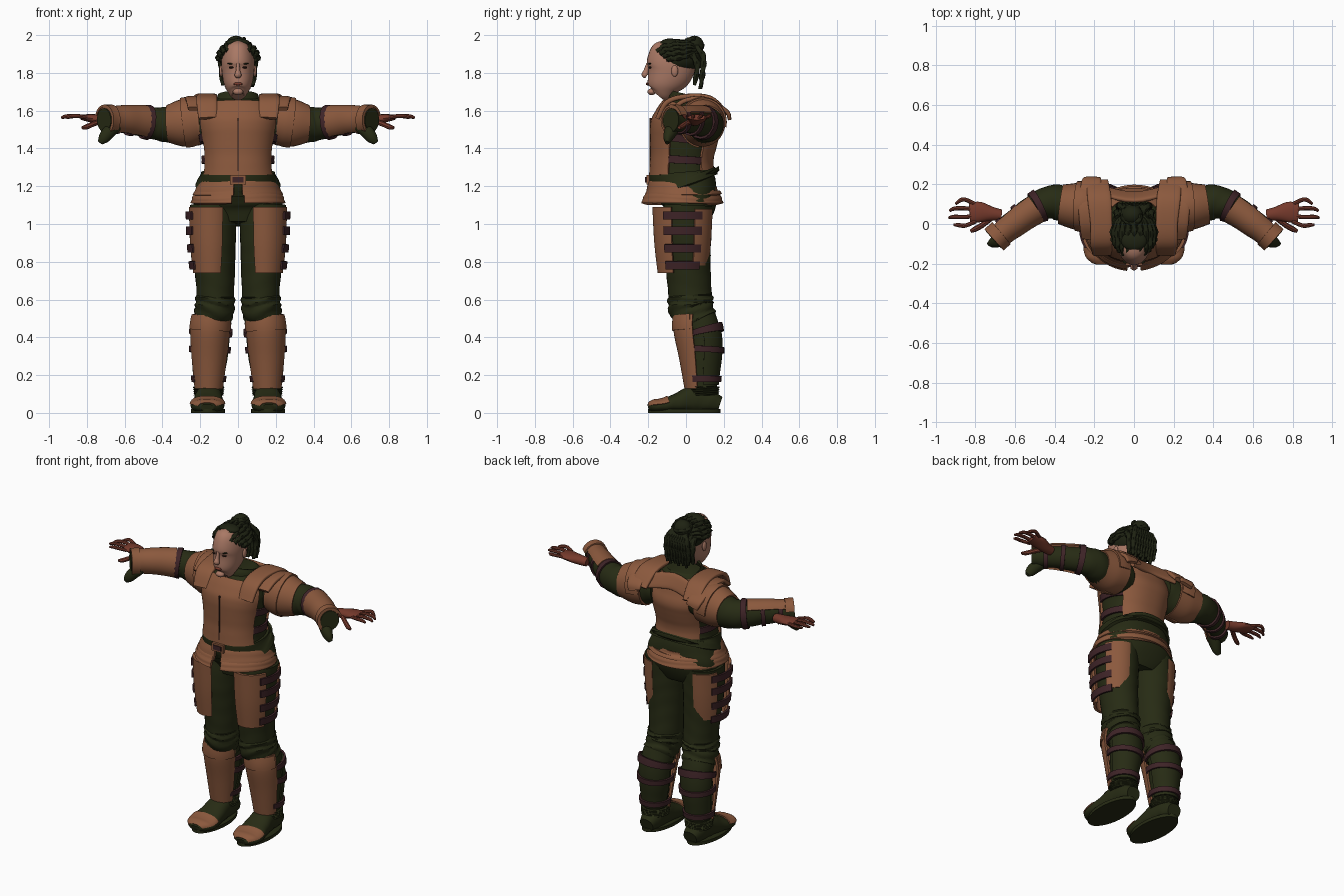
import bpy, bmesh, math
from mathutils import Vector, Matrix

cube = bpy.data.objects.get("Cube")
if cube:
    bpy.data.objects.remove(cube)


def material(name, rgb):
    m = bpy.data.materials.new(name)
    m.use_nodes = True
    m.diffuse_color = (*rgb, 1)
    m.node_tree.nodes["Principled BSDF"].inputs["Base Color"].default_value = (*rgb, 1)
    return m


LEATHER = material("tan leather", (.26, .1, .047))
CLOTH = material("dark olive cloth", (.02, .024, .007))
STRAP = material("plum strap", (.048, .017, .02))
SKIN = material("face skin", (.4, .19, .13))
HAND = material("hand skin", (.18, .042, .025))
HAIR = material("dark hair", (.013, .016, .006))
LINE = material("dark seam", (.03, .012, .008))


def finish(name, mat, bm, mirror=False, thick=0):
    mesh = bpy.data.meshes.new(name)
    bm.to_mesh(mesh)
    bm.free()
    mesh.materials.append(mat)
    ob = bpy.data.objects.new(name, mesh)
    bpy.context.collection.objects.link(ob)
    bpy.ops.object.select_all(action='DESELECT')
    ob.select_set(True)
    bpy.context.view_layer.objects.active = ob
    if thick:
        mod = ob.modifiers.new("thickness", 'SOLIDIFY')
        mod.thickness = thick
        bpy.ops.object.modifier_apply(modifier=mod.name)
    bpy.ops.object.shade_smooth_by_angle(angle=math.radians(40))
    if mirror:
        ob.modifiers.new("other side", 'MIRROR')
    return ob


def dense(rings, sub=5):
    # smooth interpolation through (x, y, z, radius_u, radius_v) rings
    pts = [rings[0], *rings, rings[-1]]
    out = []
    for a, b, c, d in zip(pts, pts[1:], pts[2:], pts[3:]):
        for s in range(sub):
            t = s / sub
            out.append([q + .5 * t * (r - p + t * (2 * p - 5 * q + 4 * r - w + t * (3 * (q - r) + w - p)))
                        for p, q, r, w in zip(a, b, c, d)])
    return out + [list(rings[-1])]


def cut(rings, lo, hi, axis=2, n=5):
    # the stretch of a limb between two values on one axis
    fine, out = dense(rings), []
    for i in range(n):
        v = lo + (hi - lo) * i / (n - 1)
        for a, b in zip(fine, fine[1:]):
            if min(a[axis], b[axis]) <= v <= max(a[axis], b[axis]) and a[axis] != b[axis]:
                t = (v - a[axis]) / (b[axis] - a[axis])
                out.append([p + t * (q - p) for p, q in zip(a, b)])
                break
    return out


def loft(name, mat, rings, arc=(0, 360), side=(1, 0, 0), grow=0, n=28, sub=5,
         power=2, fold=0, thick=0, mirror=False, bm=None):
    own = bm is None
    bm = bm or bmesh.new()
    fine, side = dense(rings, sub), Vector(side)
    full = arc[1] - arc[0] >= 360
    count = n if full else n + 1
    rows = []
    for k, (x, y, z, ru, rv) in enumerate(fine):
        a, b = fine[max(k - 1, 0)], fine[min(k + 1, len(fine) - 1)]
        t = (Vector(b[:3]) - Vector(a[:3])).normalized()
        u = (side - t * t.dot(side)).normalized()
        v = t.cross(u)
        row = []
        for i in range(count):
            ang = math.radians(arc[0] + (arc[1] - arc[0]) * i / n)
            c, s = math.cos(ang), math.sin(ang)
            c = math.copysign(abs(c) ** (2 / power), c)
            s = math.copysign(abs(s) ** (2 / power), s)
            f = 1 + fold * math.sin(k * 1.5 + 2 * math.sin(2 * ang))
            row.append(bm.verts.new(Vector((x, y, z)) + u * c * (ru * f + grow) + v * s * (rv * f + grow)))
        rows.append(row)
    for r0, r1 in zip(rows, rows[1:]):
        for i in range(n):
            j = (i + 1) % count
            bm.faces.new((r0[i], r0[j], r1[j], r1[i]))
    if full and not thick:
        bm.faces.new(rows[0][::-1])
        bm.faces.new(rows[-1])
    return finish(name, mat, bm, mirror, thick) if own else None


def tubes(name, mat, paths, side, mirror=False, fold=0, n=8, sub=4):
    bm = bmesh.new()
    for path, r in paths:
        rings = [(*p, r * (.6 if i == len(path) - 1 else 1), r * (.6 if i == len(path) - 1 else 1))
                 for i, p in enumerate(path)]
        loft(name, mat, rings, side=side, n=n, sub=sub, fold=fold, bm=bm)
    return finish(name, mat, bm, mirror)


def solid(name, mat, loc, size, box=False, mirror=False, turn=0):
    bm = bmesh.new()
    m = Matrix.Translation(loc) @ Matrix.Rotation(math.radians(turn), 4, 'Y') @ Matrix.Diagonal((*size, 1))
    if box:
        bmesh.ops.create_cube(bm, size=2, matrix=m)
    else:
        bmesh.ops.create_uvsphere(bm, u_segments=20, v_segments=12, radius=1, matrix=m)
    return finish(name, mat, bm, mirror)


def straps(name, rings, heights, arc, half=.016, grow=.014, axis=2, side=(1, 0, 0), mirror=True):
    bm = bmesh.new()
    for h in heights:
        loft(name, STRAP, cut(rings, h - half, h + half, axis, 3), arc, side, grow, n=16, sub=1, bm=bm)
    return finish(name, STRAP, bm, mirror, .012)


# Torso, breastplate and backplate
torso = [(0, .01, 1.0, .17, .1), (0, .02, 1.1, .235, .14), (0, .0, 1.2, .21, .16), (0, -.02, 1.26, .18, .16),
         (0, -.02, 1.35, .172, .152), (0, -.01, 1.45, .185, .165), (0, 0, 1.53, .2, .17),
         (0, .01, 1.6, .185, .14), (0, .02, 1.65, .14, .11), (0, .02, 1.68, .1, .085)]
loft("torso_cloth", CLOTH, torso, power=2.3, fold=.008, n=40)
loft("breastplate", LEATHER, cut(torso, 1.265, 1.63, n=9), (202, 338), grow=.016, power=2.3, thick=.014)
loft("backplate", LEATHER, cut(torso, 1.275, 1.67, n=9), (35, 145), grow=.014, power=2.3, thick=.014)
solid("breastplate_seam", LINE, (0, -.186, 1.42), (.0035, .008, .14), box=True)
loft("collar", CLOTH, [(0, .01, 1.63, .13, .115), (0, .01, 1.66, .118, .105), (0, .015, 1.685, .105, .095)],
     fold=.01, thick=.012)
straps("torso_straps", torso, (1.34, 1.45), (-30, 45), half=.02, grow=.02)

# Belt and layered hip skirt
loft("belt", CLOTH, cut(torso, 1.205, 1.275), grow=.018, power=2.2, n=40, thick=.02)
solid("belt_buckle", LEATHER, (0, -.198, 1.235), (.042, .012, .025), box=True)
solid("buckle_plate", STRAP, (0, -.208, 1.235), (.028, .008, .014), box=True)
loft("hip_skirt_upper", LEATHER, [(0, -.015, 1.155, .24, .205), (0, -.015, 1.19, .222, .19),
     (0, -.01, 1.225, .2, .175)], (276, 624), n=48, fold=.006, thick=.015)
loft("hip_skirt_lower", LEATHER, [(0, -.02, 1.11, .25, .218), (0, -.02, 1.14, .243, .208),
     (0, -.02, 1.175, .225, .19)], (278, 622), n=48, fold=.008, thick=.015)

# Legs
leg = [(.155, .09, .09, .065, .07), (.155, .09, .2, .075, .08), (.15, .095, .3, .088, .088),
       (.145, .095, .42, .095, .088), (.135, .06, .5, .095, .1), (.125, .03, .55, .1, .115),
       (.12, .02, .65, .1, .115), (.125, .01, .8, .11, .12), (.13, .005, .95, .12, .13), (.13, .01, 1.1, .125, .13)]
loft("trouser_leg", CLOTH, leg, mirror=True, fold=.008, sub=6)
loft("knee_folds", CLOTH, cut(leg, .48, .62, n=5), mirror=True, fold=.05, grow=.004, sub=4)
loft("calf_wrap", CLOTH, cut(leg, .15, .45), (0, 180), mirror=True, grow=.008, thick=.01)

# Thigh armour with side straps
thigh = [(.14, -.02, .74, .105, .13), (.14, -.02, .9, .122, .148), (.14, -.02, 1.09, .128, .158)]
loft("thigh_front_plate", LEATHER, thigh, (242, 338), mirror=True, thick=.016)
loft("thigh_back_plate", LEATHER, cut(thigh, .78, 1.08), (25, 88), mirror=True, thick=.016, grow=.004)
straps("thigh_straps", thigh, (.78, .87, .965, 1.045), (-38, 40), half=.022, grow=.01)

# Shin armour with calf straps
shin = [(.155, .07, .13, .076, .078), (.152, .062, .3, .095, .1), (.148, .05, .44, .106, .116),
        (.142, .05, .515, .1, .112)]
loft("shin_plate", LEATHER, shin, (188, 352), mirror=True, thick=.014)
loft("shin_top_band", LEATHER, cut(shin, .44, .51), (195, 345), grow=.007, mirror=True, thick=.01)
straps("calf_straps", leg, (.18, .335, .43), (-35, 215), grow=.02)

# Boots
foot = [(.155, .18, .045, .045, .04), (.155, .13, .06, .062, .058), (.155, .05, .075, .07, .073),
        (.158, -.04, .055, .08, .052), (.162, -.12, .038, .09, .036), (.164, -.175, .034, .07, .03),
        (.164, -.2, .028, .035, .018)]
loft("boot", CLOTH, foot, mirror=True, power=2.4, fold=.012)
loft("toe_cap", LEATHER, cut(foot, -.09, -.196, axis=1), (12, 168), grow=.006, mirror=True, power=2.4, thick=.01)
loft("boot_cuff", CLOTH, cut(leg, .092, .14), mirror=True, fold=.05, grow=.012)
bm = bmesh.new()
bmesh.ops.create_cone(bm, cap_ends=True, segments=32, radius1=1, radius2=1, depth=.02,
                      matrix=Matrix.Translation((.16, -.01, .01)) @ Matrix.Diagonal((.09, .192, 1, 1)))
finish("boot_sole", CLOTH, bm, True)

# Arms, sleeves and bracers
UP = (0, 0, 1)
arm = [(.15, .07, 1.54, .1, .1), (.25, .085, 1.53, .115, .11), (.34, .1, 1.525, .1, .095), (.42, .11, 1.53, .088, .085),
       (.5, .08, 1.54, .078, .07), (.6, .01, 1.55, .068, .063), (.67, -.045, 1.55, .062, .055),
       (.71, -.08, 1.55, .062, .055)]
loft("arm_sleeve", CLOTH, arm, side=UP, mirror=True, fold=.02)
loft("upper_arm_guard", LEATHER, [(.2, .085, 1.54, .122, .122), (.29, .09, 1.535, .126, .118),
     (.37, .1, 1.53, .1, .1)], side=UP, mirror=True, thick=.014)
loft("upper_arm_lame", LEATHER, [(.21, .085, 1.545, .125, .125), (.25, .088, 1.54, .134, .128),
     (.29, .09, 1.535, .134, .126)], (-100, 170), side=UP, mirror=True, thick=.01)
loft("bracer", LEATHER, cut(arm, .5, .705, axis=0), (-55, 150), side=UP, grow=.012, mirror=True, thick=.012)
loft("bracer_cuff", LEATHER, cut(arm, .67, .708, axis=0), (-70, 165), side=UP, grow=.02, mirror=True, thick=.012)
straps("arm_straps", arm, (.49, .57, .65), (140, 320), axis=0, side=UP, half=.01, grow=.01)
straps("elbow_strap", arm, (.485,), (0, 360), axis=0, side=UP, half=.014, grow=.012)
loft("hanging_glove", CLOTH, [(.64, -.06, 1.52, .03, .03), (.68, -.08, 1.49, .035, .035),
     (.71, -.095, 1.455, .025, .03), (.73, -.1, 1.43, .01, .014)], side=(0, 1, 0), mirror=True)

# Shoulder flaps draped front to back
loft("shoulder_yoke", LEATHER, [(.16, -.15, 1.56, .05, .012), (.165, -.1, 1.645, .055, .014),
     (.165, 0, 1.675, .055, .014), (.175, .13, 1.665, .06, .014), (.185, .215, 1.585, .055, .012)],
     power=4, mirror=True)
loft("shoulder_flap", LEATHER, [(.225, -.07, 1.61, .04, .012), (.225, 0, 1.655, .05, .013),
     (.225, .1, 1.66, .055, .013), (.215, .21, 1.6, .05, .012), (.205, .23, 1.56, .04, .01)], power=4, mirror=True)
loft("back_yoke", LEATHER, [(-.17, .17, 1.61, .045, .012), (0, .135, 1.635, .05, .014), (.17, .17, 1.61, .045, .012)],
     side=(0, -.5, 1), power=3)

# Hands
loft("palm", HAND, [(.67, .045, 1.545, .026, .028), (.72, .052, 1.55, .028, .036), (.78, .06, 1.56, .022, .052),
     (.83, .058, 1.565, .014, .048)], side=UP, mirror=True, n=16)
fingers = []
for i, reach in enumerate((.9, .93, .935, .91)):
    y = .1 - i * .029
    spread = (y - .055) * .5
    fingers.append((((.8, y, 1.563), (.85, y + spread, 1.572), (reach - .025, y + spread * .9, 1.57),
                     (reach, y + spread * .4 - .008, 1.562)), .0105))
fingers.append((((.72, .03, 1.545), (.765, -.005, 1.53), (.8, -.025, 1.515), (.825, -.037, 1.51)), .014))
tubes("fingers", HAND, fingers, UP, True)

# Head and face
loft("head", SKIN, [(0, -.15, 1.682, .032, .042), (0, -.137, 1.7, .052, .068), (0, -.12, 1.74, .073, .09),
     (0, -.09, 1.8, .085, .122), (0, -.075, 1.86, .088, .13), (0, -.06, 1.92, .075, .115),
     (0, -.05, 1.95, .03, .06)], n=32)
loft("nose", SKIN, [(0, -.209, 1.782, .015, .012), (0, -.217, 1.79, .019, .018), (0, -.211, 1.81, .012, .014),
     (0, -.202, 1.85, .008, .008)], n=12)
solid("lips", HAND, (0, -.204, 1.742), (.024, .009, .008))
solid("chin", SKIN, (0, -.182, 1.7), (.028, .022, .018))
solid("eye", LINE, (.034, -.189, 1.829), (.015, .009, .006), mirror=True)
solid("eyebrow", HAIR, (.037, -.191, 1.848), (.02, .009, .004), mirror=True, turn=-8)
solid("ear", SKIN, (.089, -.06, 1.81), (.01, .018, .03), mirror=True)

# Hair cap, braids, top knot and hanging locks
solid("hair_cap", HAIR, (0, -.036, 1.88), (.1, .118, .083))
braids = []
for i in range(-5, 6):
    s, c = math.sin(i * .3), math.cos(i * .3)
    braids.append((((.09 * s, -.09 - .075 * c, 1.87 + .05 * c), (.104 * s, -.07 - .05 * c, 1.87 + .085 * c),
                    (.1 * s, -.01, 1.88 + .085 * c), (.04 * s, .06, 1.91 + .04 * c)), .014))
tubes("braids", HAIR, braids, (1, 0, 0), fold=.2, sub=6)
solid("front_knot", HAIR, (0, -.085, 1.957), (.065, .05, .025))
solid("top_knot", HAIR, (-.01, .045, 1.945), (.055, .05, .052))
coils = [[(-.01 + .045 * math.cos(k * .8), .045 + .04 * math.sin(k * .8), 1.93 + .0065 * k) for k in range(9)]]
tubes("knot_coil", HAIR, [(c, .014) for c in coils], UP, fold=.15)
locks = []
for i in range(-4, 5):
    x = i * .017
    locks.append((((x * .5, .05, 1.94), (x, .09, 1.89), (x * 1.15, .088, 1.81),
                   (x * 1.1, .075 + .004 * (i % 3), 1.715 + .012 * (i % 3))), .015))
    locks.append((((x * 1.2, .03, 1.9), (x * 1.3, .06, 1.84), (x * 1.2, .045, 1.735 + .012 * (i % 2))), .016))
tubes("hanging_locks", HAIR, locks, (1, 0, 0), fold=.2, sub=6)
